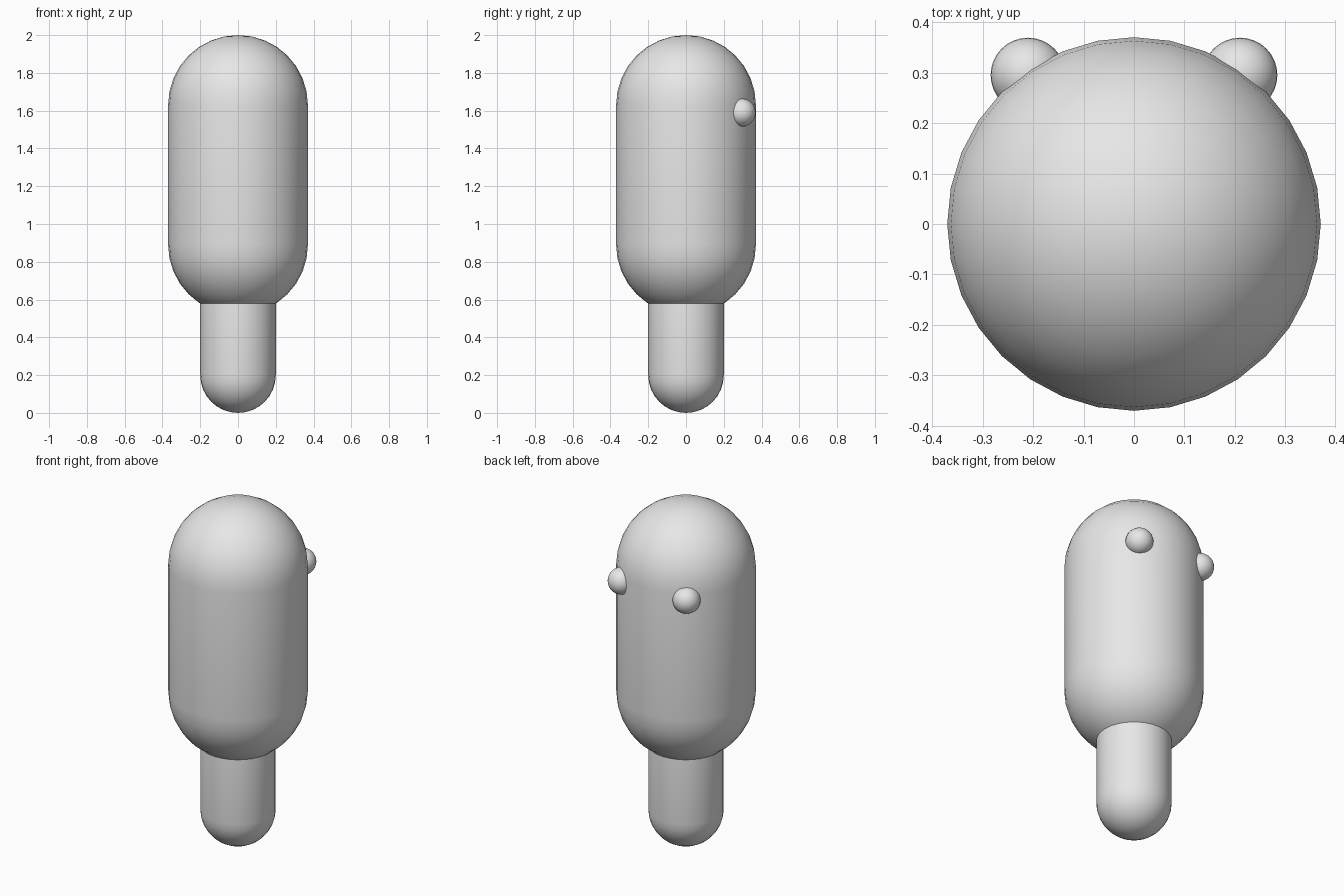
import bpy
import bmesh
from math import sin, cos, pi
from mathutils import Matrix

cube = bpy.data.objects.get("Cube")
if cube:
    bpy.data.objects.remove(cube, do_unlink=True)

grey = bpy.data.materials.new("light grey")
grey.use_nodes = True
colour = (0.8, 0.8, 0.8, 1)
grey.diffuse_color = colour
grey.node_tree.nodes["Principled BSDF"].inputs["Base Color"].default_value = colour

SEGMENTS = 32
RINGS = 16


def finish(name, bm, location):
    """Turn a bmesh into a smooth grey object."""
    bmesh.ops.recalc_face_normals(bm, faces=bm.faces)
    for face in bm.faces:
        face.smooth = True
    mesh = bpy.data.meshes.new(name)
    bm.to_mesh(mesh)
    bm.free()
    mesh.materials.append(grey)
    obj = bpy.data.objects.new(name, mesh)
    obj.location = location
    bpy.context.collection.objects.link(obj)
    return obj


def capsule(name, radius, bottom, top):
    """Spin a rounded profile about z, with a hemisphere at each end."""
    half = RINGS // 2
    profile = []
    for centre, start in ((bottom + radius, 0), (top - radius, half)):
        for i in range(start, start + half + 1):
            a = pi * i / RINGS
            profile.append((radius * sin(a), 0, centre - radius * cos(a)))
    bm = bmesh.new()
    verts = [bm.verts.new(p) for p in profile]
    edges = [bm.edges.new(pair) for pair in zip(verts, verts[1:])]
    bmesh.ops.spin(bm, geom=verts + edges, cent=(0, 0, 0), axis=(0, 0, 1),
                   angle=2 * pi, steps=SEGMENTS, use_duplicate=False)
    bmesh.ops.remove_doubles(bm, verts=bm.verts, dist=0.0005)
    return finish(name, bm, (0, 0, 0))


def ball(name, radius, location):
    bm = bmesh.new()
    bmesh.ops.create_uvsphere(bm, u_segments=SEGMENTS, v_segments=RINGS,
                              radius=radius, matrix=Matrix())
    return finish(name, bm, location)


# Large rounded body and the narrow stem beneath it
capsule("body", 0.37, 0.52, 2.0)
capsule("stem", 0.2, 0.0, 0.8)

# Pair of round eyes on the back
for side, x in (("left", 1), ("right", -1)):
    ball(side + "_eye", 0.074, (x * 0.21, 0.295, 1.59))
